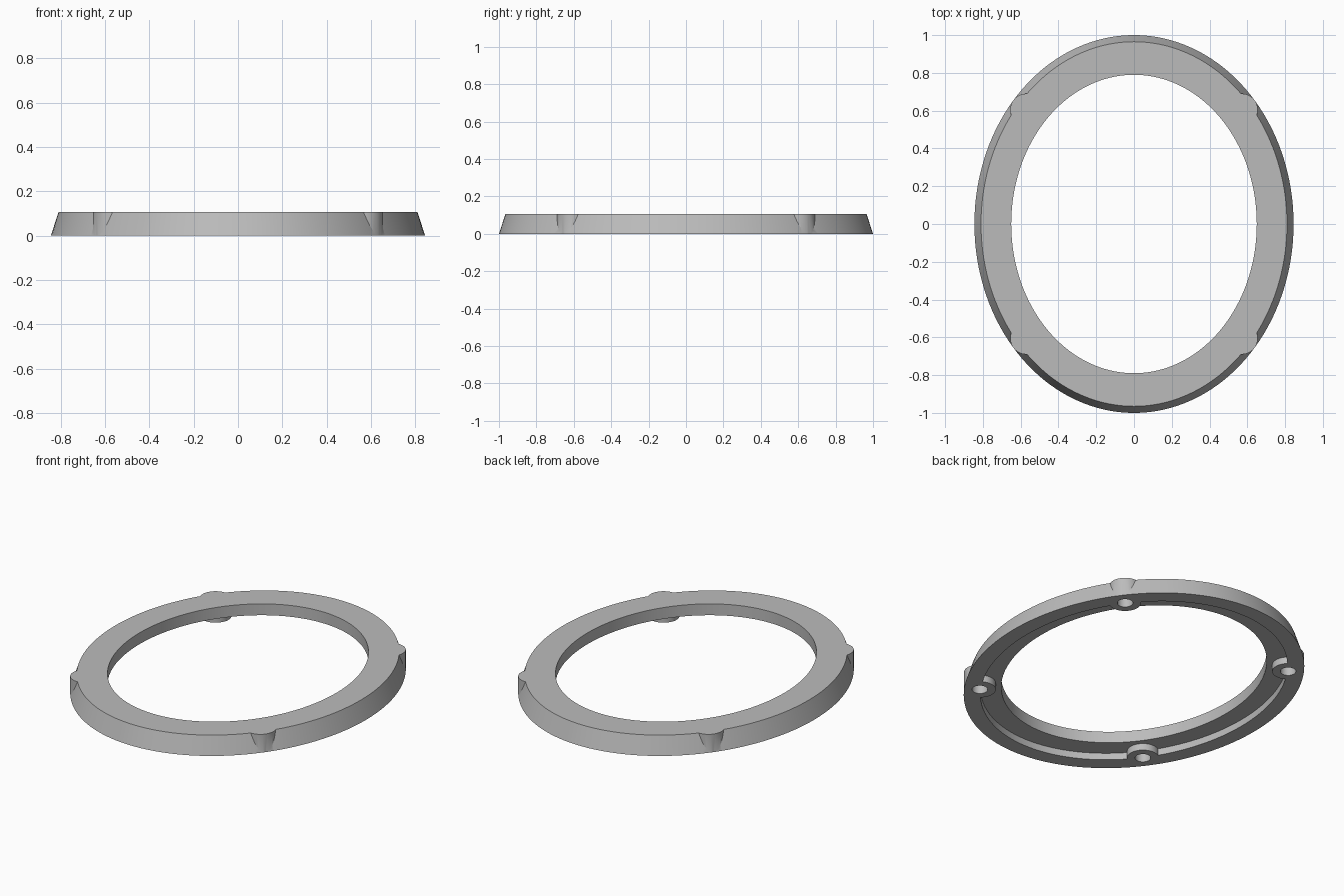
import bpy, bmesh, math

cube = bpy.data.objects.get("Cube")
if cube:
    bpy.data.objects.remove(cube, do_unlink=True)

HEIGHT = 0.107
SEGMENTS = 160

grey = bpy.data.materials.new("plain grey")
grey.use_nodes = True
colour = (0.5, 0.5, 0.5, 1)
grey.diffuse_color = colour
grey.node_tree.nodes["Principled BSDF"].inputs["Base Color"].default_value = colour


def finish(name, bm):
    bmesh.ops.recalc_face_normals(bm, faces=bm.faces)
    mesh = bpy.data.meshes.new(name)
    bm.to_mesh(mesh)
    bm.free()
    mesh.materials.append(grey)
    obj = bpy.data.objects.new(name, mesh)
    bpy.context.collection.objects.link(obj)
    return obj


def elliptical_ring(name, profile):
    """Sweep a closed profile of (x radius, y radius, z) around an oval."""
    bm = bmesh.new()
    loops = []
    for rx, ry, z in profile:
        angles = [math.tau * i / SEGMENTS for i in range(SEGMENTS)]
        loops.append([bm.verts.new((rx * math.cos(a), ry * math.sin(a), z)) for a in angles])
    for k, loop in enumerate(loops):
        after = loops[(k + 1) % len(loops)]
        for i in range(SEGMENTS):
            j = (i + 1) % SEGMENTS
            bm.faces.new((loop[i], loop[j], after[j], after[i]))
    return finish(name, bm)


def corner_cylinders(name, radius, low, high):
    """One upright cylinder near each diagonal of the oval."""
    bm = bmesh.new()
    for sx in (-1, 1):
        for sy in (-1, 1):
            made = bmesh.ops.create_cone(bm, cap_ends=True, segments=48, radius1=radius,
                                         radius2=radius, depth=high - low)
            bmesh.ops.translate(bm, verts=made["verts"],
                                vec=(0.57 * sx, 0.605 * sy, (low + high) / 2))
    return finish(name, bm)


def combine(target, other, operation):
    mod = target.modifiers.new(operation, "BOOLEAN")
    mod.object, mod.operation, mod.solver = other, operation, "EXACT"
    bpy.context.view_layer.objects.active = target
    bpy.ops.object.modifier_apply(modifier=mod.name)
    bpy.data.objects.remove(other, do_unlink=True)


# Oval frame with sloping outside and a stepped underside
frame = elliptical_ring("oval_frame", [
    (0.845, 1.0, 0), (0.81, 0.965, HEIGHT),
    (0.65, 0.79, HEIGHT), (0.65, 0.79, 0.04),
    (0.755, 0.91, 0.04), (0.755, 0.91, 0),
])

# Four screw bosses with blind holes from below
combine(frame, corner_cylinders("screw_bosses", 0.085, 0, HEIGHT), "UNION")
combine(frame, corner_cylinders("screw_holes", 0.042, -0.05, 0.08), "DIFFERENCE")

# Smooth curves, crisp edges
bpy.ops.object.select_all(action="DESELECT")
frame.select_set(True)
bpy.context.view_layer.objects.active = frame
bpy.ops.object.shade_smooth_by_angle(angle=math.radians(30))
